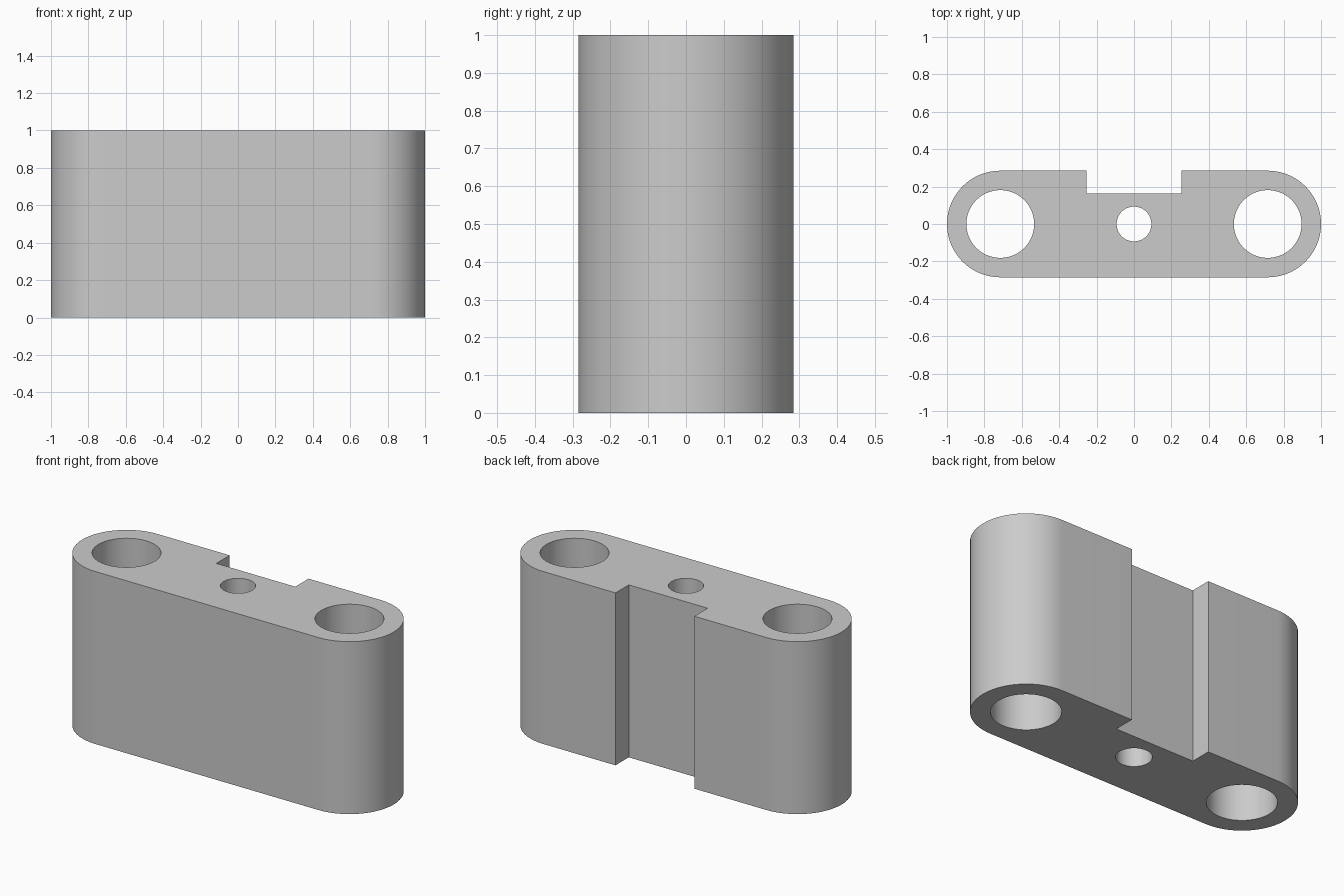
import bpy, bmesh
from math import radians, sin, cos, pi

if "Cube" in bpy.data.objects:
    bpy.data.objects.remove(bpy.data.objects["Cube"], do_unlink=True)

HEIGHT = 1.0
END_X, END_R = 0.715, 0.285
BIG_HOLE, SMALL_HOLE = 0.181, 0.093
SLOT_X, SLOT_Y = 0.253, 0.163
STEPS = 40

grey = bpy.data.materials.new("light_grey")
grey.use_nodes = True
colour = (0.6, 0.6, 0.6, 1)
grey.diffuse_color = colour
grey.node_tree.nodes["Principled BSDF"].inputs["Base Color"].default_value = colour


def arc(x, r, start, sweep, n):
    return [(x + r * cos(start + sweep * i / n), r * sin(start + sweep * i / n))
            for i in range(n + 1)]


def circle(x, r):
    return arc(x, r, 0, 2 * pi, 2 * STEPS)[:-1]


# Rounded bar outline with the slot in its back edge
outline = (arc(END_X, END_R, -pi / 2, pi, STEPS)
           + [(SLOT_X, END_R), (SLOT_X, SLOT_Y), (-SLOT_X, SLOT_Y), (-SLOT_X, END_R)]
           + arc(-END_X, END_R, pi / 2, pi, STEPS))

# Three through holes
holes = [circle(-END_X, BIG_HOLE), circle(0, SMALL_HOLE), circle(END_X, BIG_HOLE)]

# Fill the section around the holes and extrude it upwards
bm = bmesh.new()
for loop in [outline] + holes:
    verts = [bm.verts.new((x, y, 0)) for x, y in loop]
    for a, b in zip(verts, verts[1:] + verts[:1]):
        bm.edges.new((a, b))
bmesh.ops.triangle_fill(bm, use_beauty=True, edges=bm.edges[:], normal=(0, 0, 1))
top = bmesh.ops.extrude_face_region(bm, geom=bm.faces[:], use_keep_orig=True)
bmesh.ops.translate(bm, vec=(0, 0, HEIGHT),
                    verts=[v for v in top["geom"] if isinstance(v, bmesh.types.BMVert)])
bmesh.ops.recalc_face_normals(bm, faces=bm.faces[:])

mesh = bpy.data.meshes.new("slotted_link_block")
bm.to_mesh(mesh)
bm.free()
mesh.materials.append(grey)
block = bpy.data.objects.new("slotted_link_block", mesh)
bpy.context.collection.objects.link(block)

# Smooth the curved walls, keep the rims and slot crisp
bpy.ops.object.select_all(action='DESELECT')
block.select_set(True)
bpy.context.view_layer.objects.active = block
bpy.ops.object.shade_smooth_by_angle(angle=radians(30))
